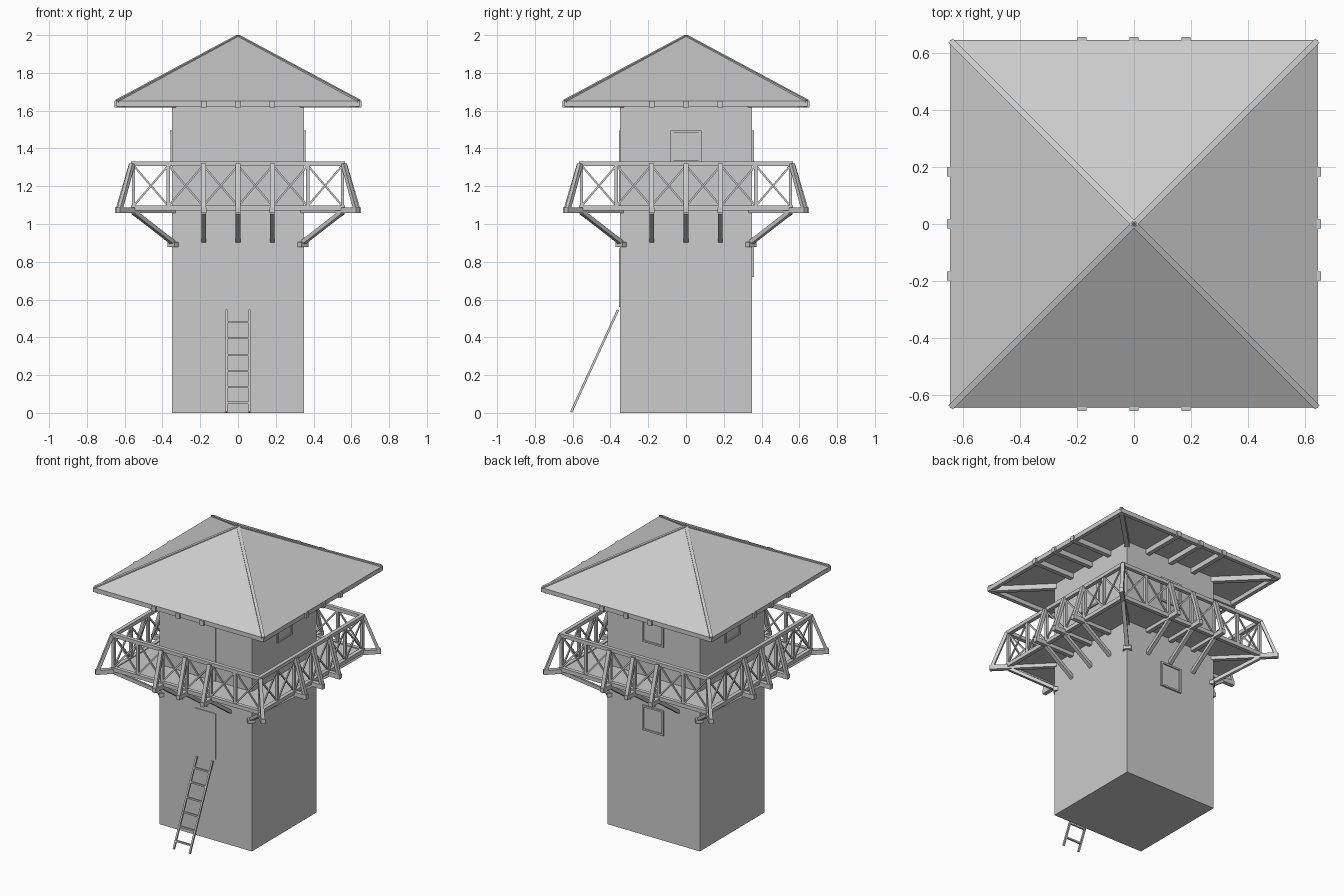
import bpy, bmesh, math
from mathutils import Vector, Matrix

if "Cube" in bpy.data.objects:
    bpy.data.objects.remove(bpy.data.objects["Cube"])

grey = bpy.data.materials.new("light_grey")
grey.diffuse_color = (0.6, 0.6, 0.6, 1)
grey.use_nodes = True
grey.node_tree.nodes["Principled BSDF"].inputs["Base Color"].default_value = grey.diffuse_color


def finish(bm, name):
    bmesh.ops.recalc_face_normals(bm, faces=bm.faces)
    me = bpy.data.meshes.new(name)
    bm.to_mesh(me)
    bm.free()
    me.materials.append(grey)
    ob = bpy.data.objects.new(name, me)
    bpy.context.collection.objects.link(ob)
    return ob


def beam(bm, p, q, w, h):
    """Square timber from p to q, w wide sideways and h deep."""
    p, q = Vector(p), Vector(q)
    d = (q - p).normalized()
    side = d.cross(Vector((0, 0, 1)))
    side = side.normalized() if side.length > 1e-4 else Vector((1, 0, 0))
    up = side.cross(d)
    rot = Matrix((side, d, up)).transposed().to_4x4()
    size = Matrix.Diagonal((w, (q - p).length, h, 1))
    bmesh.ops.create_cube(bm, size=1, matrix=Matrix.Translation((p + q) / 2) @ rot @ size)


def box(bm, lo, hi):
    lo, hi = Vector(lo), Vector(hi)
    bmesh.ops.create_cube(bm, size=1, matrix=Matrix.Translation((lo + hi) / 2)
                          @ Matrix.Diagonal((*(hi - lo), 1)))


def timbers(name, beams, sides=(0, 1, 2, 3)):
    """Beams laid out on the front side, repeated around the tower."""
    bm = bmesh.new()
    for s in sides:
        r = Matrix.Rotation(s * math.pi / 2, 3, 'Z')
        for p, q, w, h in beams:
            beam(bm, r @ Vector(p), r @ Vector(q), w, h)
    return finish(bm, name)


# Tower body
bm = bmesh.new()
box(bm, (-.35, -.35, 0), (.35, .35, 1.65))
finish(bm, "tower_body")

# Pyramid roof with flat soffit
bm = bmesh.new()
base = [bm.verts.new((x, y, 1.65)) for x, y in ((-.645, -.645), (.645, -.645), (.645, .645), (-.645, .645))]
tip = bm.verts.new((0, 0, 2))
bm.faces.new(base)
for i in range(4):
    bm.faces.new((base[i], base[(i + 1) % 4], tip))
finish(bm, "roof")

# Roof timbers
timbers("roof_hips", [((-.64, -.64, 1.65), (0, 0, 1.993), .02, .016)])
timbers("eave_beams", [((-.645, -.632, 1.637), (.645, -.632, 1.637), .026, .03)])
timbers("ceiling_joists", [((x, -.655, 1.633), (x, -.34, 1.633), .03, .034) for x in (-.182, 0, .182)])
timbers("corner_ceiling_joists", [((-.63, -.63, 1.633), (-.34, -.34, 1.633), .03, .034)])

# Balcony floor: four planks strips around the tower
bm = bmesh.new()
for s in (-1, 1):
    y0, y1 = sorted((s * .34, s * .565))
    box(bm, (-.565, y0, 1.082), (.565, y1, 1.092))
    box(bm, (y0, -.34, 1.082), (y1, .34, 1.092))
finish(bm, "balcony_floor")

# Balcony supports
posts_x = (-.182, 0, .182)
timbers("balcony_joists", [((x, -.65, 1.073), (x, -.34, 1.073), .028, .03) for x in posts_x])
timbers("corner_joists", [((-.635, -.635, 1.073), (-.34, -.34, 1.073), .028, .03)])
timbers("balcony_brackets", [((x, -.56, 1.062), (x, -.345, .91), .025, .022) for x in posts_x])
timbers("corner_brackets", [((-.55, -.55, 1.062), (-.335, -.335, .895), .025, .022)])
timbers("corner_bracket_feet", [((-.362, -.325, .892), (-.325, -.362, .892), .03, .026)])

# Railing: rails, posts, cross braces and leaning outer struts
E = .553
timbers("top_rail", [((-E - .012, -E, 1.318), (E + .012, -E, 1.318), .026, .024)])
timbers("bottom_rail", [((-E - .012, -E, 1.085), (E + .012, -E, 1.085), .026, .026)])
bays = [-E + i * E / 3 for i in range(7)]
timbers("railing_posts", [((x, -E, 1.08), (x, -E, 1.32), .018, .018) for x in bays[:-1]])
crosses = []
for a, b in zip(bays, bays[1:]):
    crosses += [((a, -E - .004, 1.095), (b, -E - .004, 1.31), .008, .01),
                ((a, -E + .004, 1.31), (b, -E + .004, 1.095), .008, .01)]
timbers("railing_crosses", crosses)
timbers("railing_struts", [((x, -.637, 1.08), (x, -.567, 1.318), .026, .02) for x in posts_x])
timbers("corner_struts", [((-.625, -.625, 1.08), (-.56, -.56, 1.318), .024, .02)])

# Window frames with recessed panes


def window(name, side, z0, z1):
    w, t, y = .08, .011, -.353
    frame = [((-w, y, z0 + t / 2), (w, y, z0 + t / 2), .016, t),
             ((-w, y, z1 - t / 2), (w, y, z1 - t / 2), .016, t)]
    frame += [((x, y, z0), (x, y, z1), t, .016) for x in (-w + t / 2, w - t / 2)]
    timbers(name + "_frame", frame, (side,))
    timbers(name + "_pane", [((-w + t, -.35, (z0 + z1) / 2), (w - t, -.35, (z0 + z1) / 2),
                              .006, z1 - z0 - 2 * t)], (side,))


window("right_window", 1, 1.325, 1.495)
window("back_window", 2, 1.325, 1.495)
window("left_window", 3, 1.325, 1.495)
window("lower_back_window", 2, .72, .89)

# Thin door panels on the front
for name, z0, z1 in (("lower_door", .56, .87), ("balcony_door", 1.09, 1.495)):
    bm = bmesh.new()
    box(bm, (-.08, -.355, z0), (.08, -.349, z1))
    finish(bm, name)

# Leaning ladder
bm = bmesh.new()
foot, top = Vector((0, -.608, .004)), Vector((0, -.36, .545))
for x in (-.06, .06):
    beam(bm, foot + Vector((x, 0, 0)), top + Vector((x, 0, 0)), .011, .012)
for z in (.05, .135, .22, .305, .395, .48):
    c = foot.lerp(top, z / .545)
    beam(bm, c - Vector((.06, 0, 0)), c + Vector((.06, 0, 0)), .011, .011)
finish(bm, "ladder")
